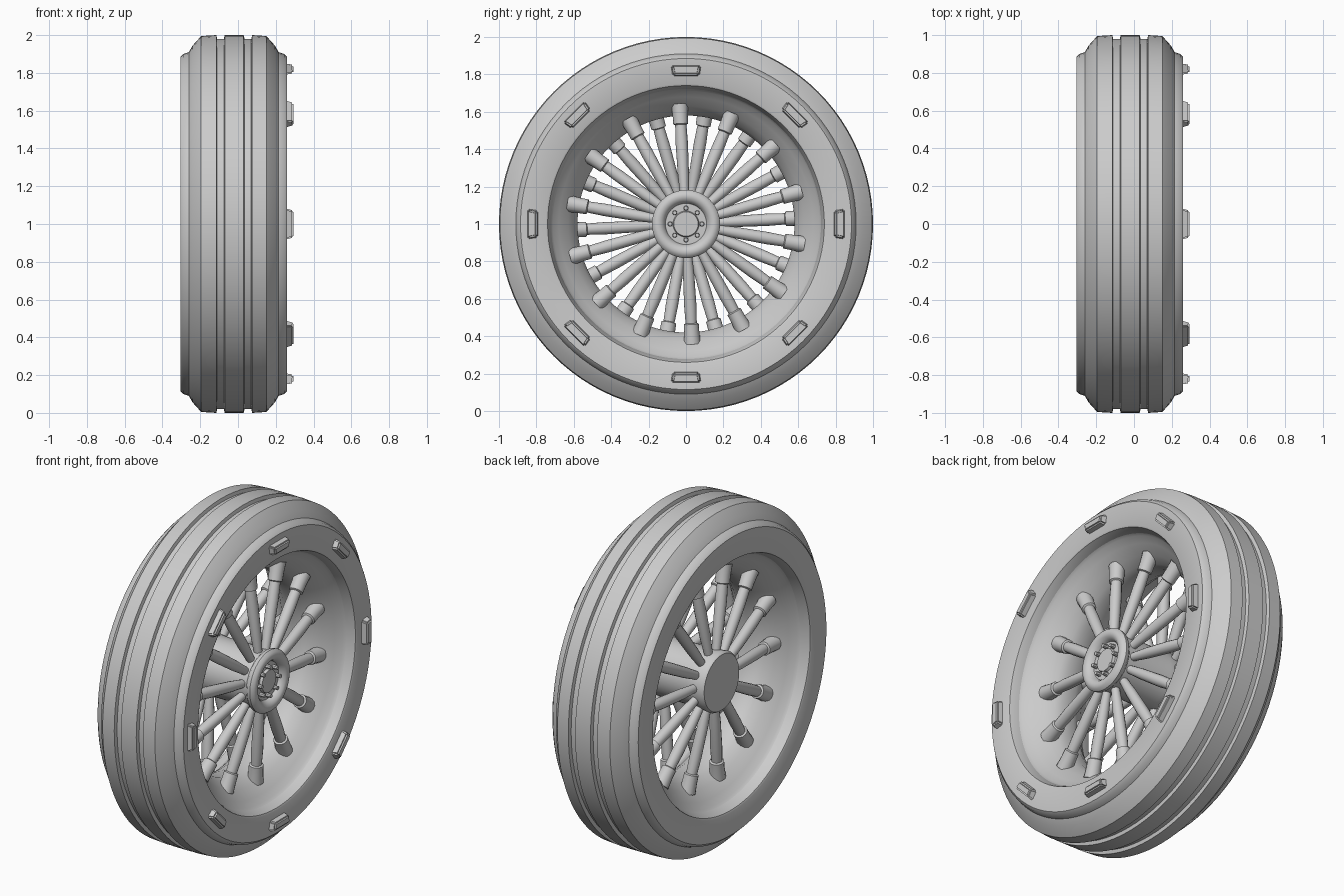
import bpy, bmesh
from math import pi, radians
from mathutils import Matrix, Vector

cube = bpy.data.objects.get("Cube")
if cube:
    bpy.data.objects.remove(cube, do_unlink=True)

grey = bpy.data.materials.new("plain grey")
grey.use_nodes = True
grey.diffuse_color = (0.6, 0.6, 0.6, 1)
grey.node_tree.nodes["Principled BSDF"].inputs["Base Color"].default_value = (0.6, 0.6, 0.6, 1)
CENTRE = Matrix.Translation((0, 0, 1))


def finish(bm, name, angle=35):
    bmesh.ops.recalc_face_normals(bm, faces=bm.faces)
    bm.transform(CENTRE)
    mesh = bpy.data.meshes.new(name)
    bm.to_mesh(mesh)
    bm.free()
    mesh.materials.append(grey)
    obj = bpy.data.objects.new(name, mesh)
    bpy.context.collection.objects.link(obj)
    bpy.ops.object.select_all(action='DESELECT')
    obj.select_set(True)
    bpy.context.view_layer.objects.active = obj
    bpy.ops.object.shade_smooth_by_angle(angle=radians(angle))
    return obj


def lathe(bm, profile, steps, closed=False, matrix=Matrix()):
    """Spin an (x, radius) profile around the x axis."""
    verts = [bm.verts.new((x, 0, r)) for x, r in profile]
    pairs = list(zip(verts, verts[1:] + verts[:1])) if closed else list(zip(verts, verts[1:]))
    edges = [bm.edges.new(p) for p in pairs]
    old = set(bm.verts) - set(verts)
    bmesh.ops.spin(bm, geom=verts + edges, cent=(0, 0, 0), axis=(1, 0, 0),
                   angle=2 * pi, steps=steps, use_duplicate=False)
    new = [v for v in bm.verts if v not in old]
    bmesh.ops.remove_doubles(bm, verts=new, dist=1e-5)
    new = [v for v in bm.verts if v not in old]
    bmesh.ops.transform(bm, matrix=matrix, verts=new)


# Tyre with two tread grooves and flat sidewalls
bm = bmesh.new()
lathe(bm, [(-0.30, 0.74), (-0.305, 0.75), (-0.305, 0.885), (-0.29, 0.9), (-0.26, 0.91),
           (-0.24, 0.945), (-0.195, 0.995), (-0.115, 1.0), (-0.11, 0.98), (-0.075, 0.98),
           (-0.07, 1.0), (0.03, 1.0), (0.035, 0.98), (0.07, 0.98), (0.075, 1.0),
           (0.15, 0.995), (0.195, 0.945), (0.215, 0.91), (0.245, 0.9), (0.26, 0.885),
           (0.26, 0.75), (0.255, 0.74), (0.2, 0.72), (-0.24, 0.72)], 96, True)
finish(bm, "tyre")

# Dished rim, narrowest in the middle
half = [(0.245, 0.745), (0.235, 0.733), (0.21, 0.725), (0.19, 0.712),
        (0.16, 0.68), (0.11, 0.63), (0.06, 0.595), (0.02, 0.58)]
bm = bmesh.new()
lathe(bm, half + [(-x - 0.04, r) for x, r in reversed(half)], 96, True)
finish(bm, "rim", 50)

# Hub with a raised ring and recessed face
bm = bmesh.new()
lathe(bm, [(-0.235, 0), (-0.235, 0.165), (-0.22, 0.175), (-0.12, 0.165), (0.12, 0.165),
           (0.17, 0.165), (0.185, 0.18), (0.205, 0.182), (0.222, 0.17), (0.228, 0.15),
           (0.222, 0.13), (0.205, 0.115), (0.19, 0.11), (0.19, 0.07), (0.205, 0.065),
           (0.205, 0)], 48)
finish(bm, "hub", 40)

# Ring of hub bolts
bm = bmesh.new()
for i in range(8):
    spot = Matrix.Rotation(i * pi / 4, 4, 'X') @ Matrix.Translation((0.2, 0, 0.085))
    bmesh.ops.create_cone(bm, cap_ends=True, segments=8, radius1=0.014, radius2=0.011,
                          depth=0.04, matrix=spot @ Matrix.Rotation(pi / 2, 4, 'Y'))
finish(bm, "hub_bolts")


# Two staggered fans of spokes, each spoke ending in a socket on the rim
def spoke_fan(name, start_x, end_x, offset):
    bm = bmesh.new()
    for i in range(14):
        turn = Matrix.Rotation(offset + i * 2 * pi / 14, 4, 'X')
        start, end = Vector((start_x, 0, 0.14)), Vector((end_x, 0, 0.64))
        along = end - start
        aim = along.to_track_quat('X', 'Y').to_matrix().to_4x4()
        place = turn @ Matrix.Translation(start) @ aim
        n = along.length
        lathe(bm, [(0, 0), (0, 0.022), (n * 0.25, 0.03), (n * 0.6, 0.033), (n * 0.78, 0.03),
                   (n * 0.79, 0.04), (n * 0.88, 0.041), (n, 0.046), (n, 0)], 14,
              matrix=place)
    finish(bm, name)


spoke_fan("front_spokes", 0.14, 0.09, radians(3))
spoke_fan("back_spokes", -0.17, -0.13, radians(3 + 180 / 14))

# Eight raised blocks on the outer sidewall
bm = bmesh.new()
for i in range(8):
    block = bmesh.ops.create_cube(bm, size=1)["verts"]
    for v in block:
        top = v.co.x > 0
        side = 1 if v.co.y > 0 else -1
        outer = v.co.z > 0
        v.co = Vector((0.295 if top else 0.25,
                       side * ((0.083 if outer else 0.074) - (0.01 if top else 0)),
                       (0.85 if outer else 0.79) + (0 if not top else (-0.008 if outer else 0.008))))
    edges = list({e for v in block for e in v.link_edges})
    bev = bmesh.ops.bevel(bm, geom=edges, offset=0.008, segments=2, affect='EDGES')
    part = {v for f in bev["faces"] for v in f.verts}
    bmesh.ops.rotate(bm, verts=list(part), cent=(0, 0, 0),
                     matrix=Matrix.Rotation(i * pi / 4, 3, 'X'))
finish(bm, "sidewall_blocks", 50)
